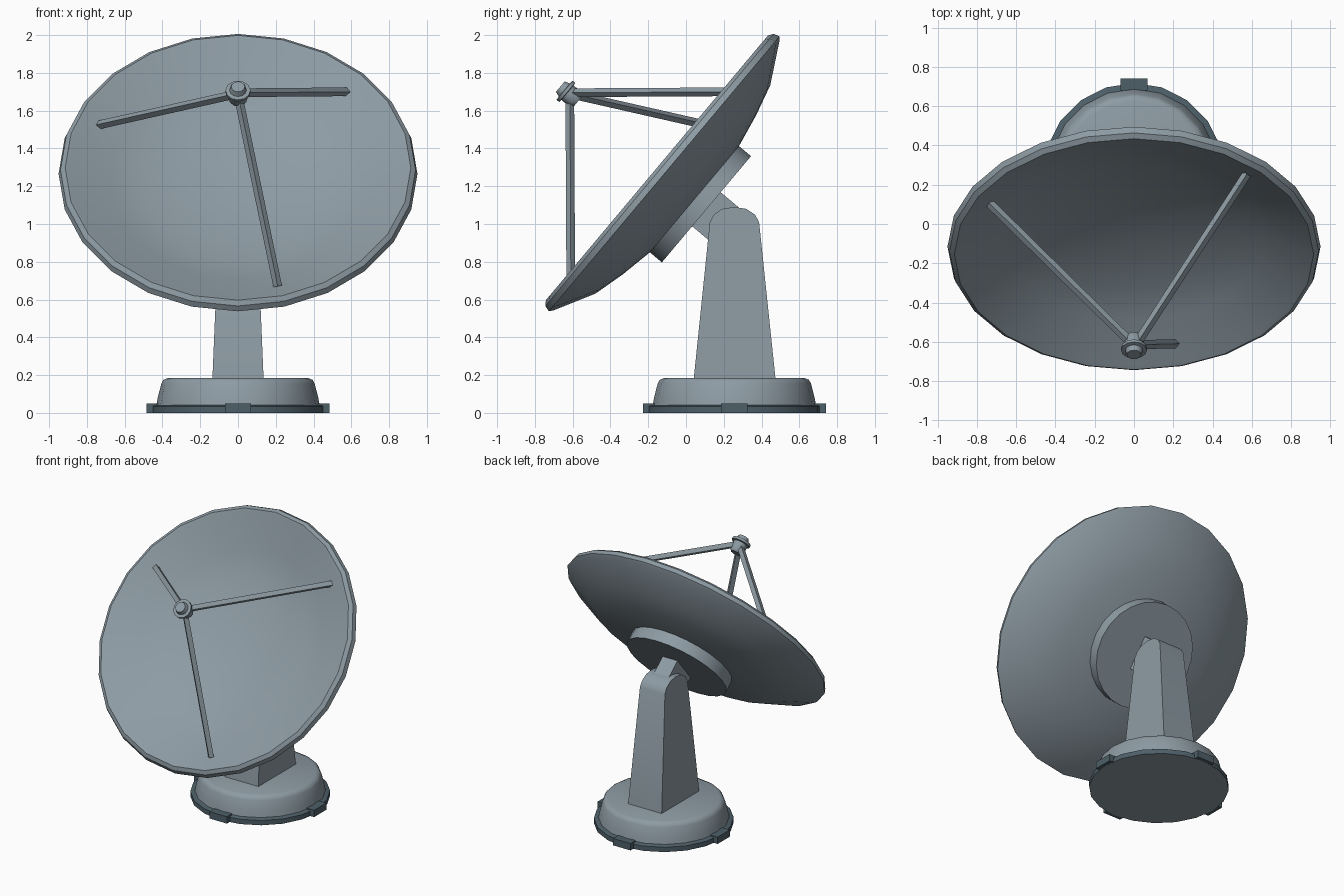
import bpy, bmesh, math
from mathutils import Matrix, Vector

if "Cube" in bpy.data.objects:
    bpy.data.objects.remove(bpy.data.objects["Cube"])


def material(name, rgb):
    m = bpy.data.materials.new(name)
    m.diffuse_color = (*rgb, 1)
    m.use_nodes = True
    m.node_tree.nodes["Principled BSDF"].inputs["Base Color"].default_value = m.diffuse_color
    return m


GREY = material("steel_grey", (0.27, 0.33, 0.37))
DARK = material("dark_slate", (0.075, 0.115, 0.14))

# dish frame: origin at the rim centre, local z along the dish axis
TILT = Matrix.Translation((0, -0.1125, 1.263)) @ Matrix.Rotation(math.radians(50), 4, 'X')
BASE = Matrix.Translation((0, 0.256, 0))


def finish(name, bm, mat, matrix=Matrix(), angle=32):
    bmesh.ops.recalc_face_normals(bm, faces=bm.faces)
    bm.transform(matrix)
    me = bpy.data.meshes.new(name)
    bm.to_mesh(me)
    bm.free()
    me.materials.append(mat)
    ob = bpy.data.objects.new(name, me)
    bpy.context.collection.objects.link(ob)
    bpy.ops.object.select_all(action='DESELECT')
    ob.select_set(True)
    bpy.context.view_layer.objects.active = ob
    bpy.ops.object.shade_smooth_by_angle(angle=math.radians(angle))
    return ob


def lathe(name, profile, n, mat, matrix, angle=32):
    """Revolve (radius, height) points; radius 0 becomes a pole."""
    bm = bmesh.new()
    rings = []
    for r, z in profile:
        if r == 0:
            rings.append([bm.verts.new((0, 0, z))] * n)
        else:
            rings.append([bm.verts.new((r * math.cos(2 * math.pi * i / n),
                                        r * math.sin(2 * math.pi * i / n), z)) for i in range(n)])
    for a, b in zip(rings, rings[1:]):
        for i in range(n):
            j = (i + 1) % n
            bm.faces.new(list(dict.fromkeys((a[i], a[j], b[j], b[i]))))
    return finish(name, bm, mat, matrix, angle)


def box(name, size, mat, matrix):
    bm = bmesh.new()
    bmesh.ops.create_cube(bm, size=1, matrix=Matrix.Diagonal((*size, 1)))
    return finish(name, bm, mat, matrix)


def strut(name, a, b, radius, mat):
    a, b = Vector(a), Vector(b)
    d = b - a
    bm = bmesh.new()
    bmesh.ops.create_cone(bm, cap_ends=True, segments=4, radius1=radius, radius2=radius, depth=d.length)
    return finish(name, bm, mat, Matrix.Translation((a + b) / 2) @ d.to_track_quat('Z', 'Y').to_matrix().to_4x4())


# base: dark foot plate (grey underneath) with four tabs, rounded drum above
plate = lathe("foot_plate", [(0, 0), (0.462, 0), (0.462, 0.035), (0.45, 0.042), (0, 0.042)], 20, DARK, BASE)
plate.data.materials.append(GREY)
for p in plate.data.polygons:
    if p.normal.z < -0.9:
        p.material_index = 1
for k in range(4):
    box(f"foot_tab_{k}", (0.06, 0.14, 0.05), DARK,
        BASE @ Matrix.Rotation(k * math.pi / 2, 4, 'Z') @ Matrix.Translation((0.454, 0, 0.0255)))
lathe("base_drum", [(0, 0.035), (0.433, 0.035), (0.425, 0.08), (0.406, 0.155), (0.395, 0.175),
                    (0.37, 0.185), (0, 0.185)], 20, GREY, BASE, 60)

# pedestal: side profile with rounded top, tapering in width
side = [(0.04, 0.17), (0.475, 0.17), (0.387, 1.01), (0.365, 1.05), (0.32, 1.08), (0.255, 1.09),
        (0.19, 1.08), (0.148, 1.05), (0.126, 1.01)]
bm = bmesh.new()
left, right = [[bm.verts.new((s * (0.136 - 0.042 * (z - 0.17)), y, z)) for y, z in side] for s in (-1, 1)]
bm.faces.new(left)
bm.faces.new(right)
for i in range(len(side)):
    j = (i + 1) % len(side)
    bm.faces.new((left[i], left[j], right[j], right[i]))
finish("pedestal", bm, GREY)

# tilting arm and round hub behind the dish
box("tilt_arm", (0.12, 0.235, 0.22), GREY, TILT @ Matrix.Translation((0, 0, -0.37)))
lathe("dish_hub", [(0, -0.288), (0.367, -0.288), (0.367, -0.195), (0, -0.195)], 24, GREY, TILT)

# dish shell with a rolled rim
lathe("dish", [(0, -0.235), (0.362, -0.206), (0.55, -0.170), (0.72, -0.125), (0.93, -0.012), (0.95, 0.004),
               (0.94, 0.036), (0.915, 0.054), (0.895, 0.046), (0.67, -0.073), (0.5, -0.125),
               (0.33, -0.160), (0, -0.19)], 24, GREY, TILT)

# feed horn at the focus and its three struts
lathe("feed_horn", [(0, 0.6), (0.036, 0.6), (0.05, 0.625), (0.05, 0.672), (0.066, 0.675), (0.066, 0.692),
                    (0.045, 0.694), (0.036, 0.722), (0, 0.722)], 12, GREY, TILT)
for k, (a, b) in enumerate([((-0.02, -0.6, 1.685), (-0.735, 0.105, 1.525)),
                            ((0.02, -0.6, 1.695), (0.575, 0.255, 1.70)),
                            ((0.005, -0.615, 1.66), (0.21, -0.61, 0.67))]):
    strut(f"feed_strut_{k}", a, b, 0.023, GREY)
